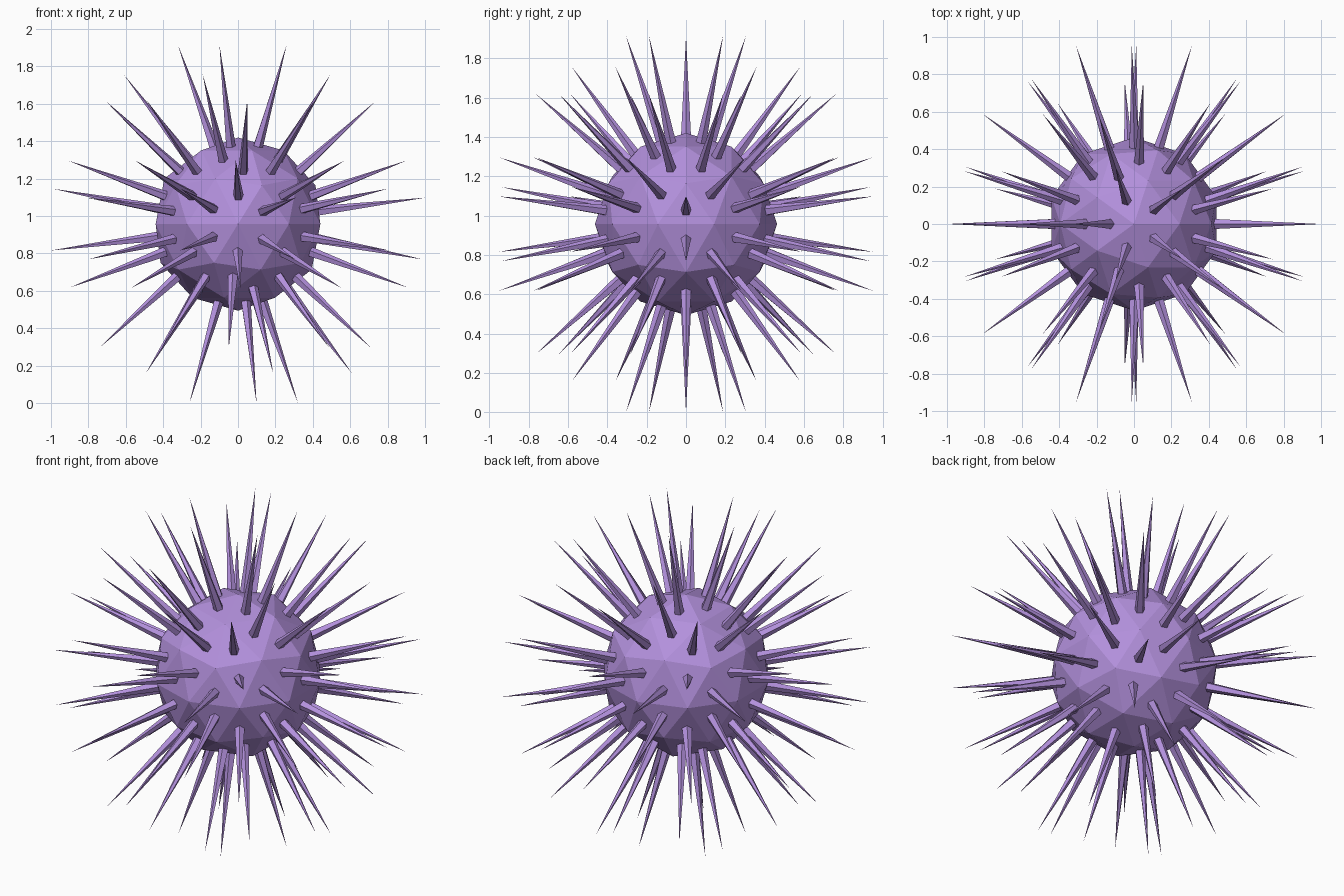
import bpy, bmesh
from mathutils import Matrix, Vector

if "Cube" in bpy.data.objects:
    bpy.data.objects.remove(bpy.data.objects["Cube"])

RADIUS, LENGTH, BASE = 0.463, 0.573, 0.028
CENTRE = Vector((0, 0, 0.957))

purple = bpy.data.materials.new("purple")
purple.diffuse_color = (0.45, 0.28, 0.72, 1)
purple.use_nodes = True
purple.node_tree.nodes["Principled BSDF"].inputs["Base Color"].default_value = purple.diffuse_color


def add_object(name, bm):
    mesh = bpy.data.meshes.new(name)
    bm.to_mesh(mesh)
    mesh.materials.append(purple)
    obj = bpy.data.objects.new(name, mesh)
    obj.location = CENTRE
    bpy.context.collection.objects.link(obj)
    return obj


# Faceted ball
ball = bmesh.new()
bmesh.ops.create_icosphere(ball, subdivisions=2, radius=RADIUS)
ball.normal_update()
add_object("ball", ball)

# One sharp spike standing on every facet
spikes = bmesh.new()
for face in ball.faces:
    turn = face.normal.to_track_quat('Z', 'Y').to_matrix().to_4x4()
    middle = face.calc_center_median() + face.normal * LENGTH / 2
    bmesh.ops.create_cone(spikes, cap_ends=True, segments=5,
                          radius1=BASE, radius2=0, depth=LENGTH,
                          matrix=Matrix.Translation(middle) @ turn)
bmesh.ops.remove_doubles(spikes, verts=spikes.verts, dist=1e-5)
add_object("spikes", spikes)

spikes.free()
ball.free()
